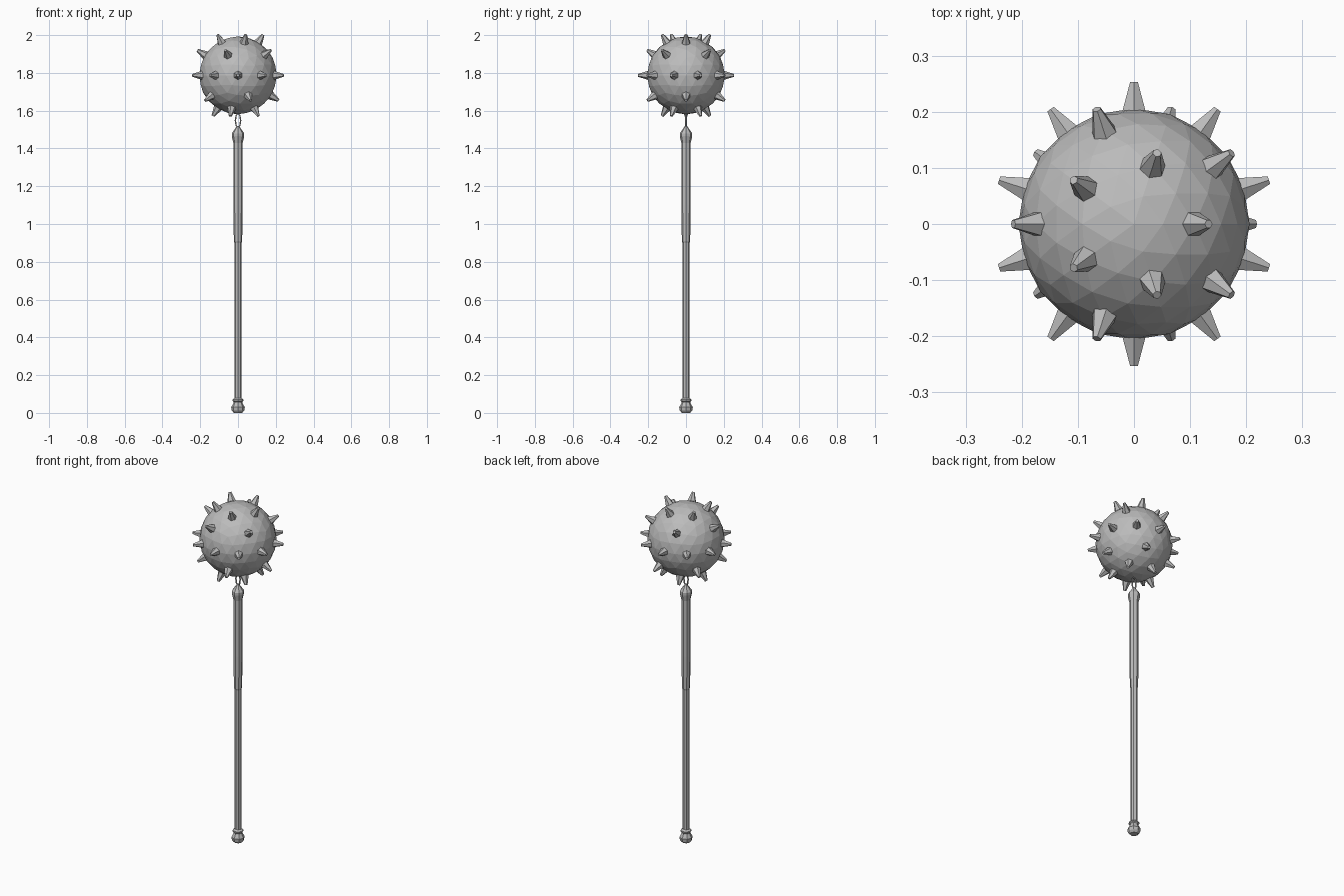
import bpy, bmesh
from math import sin, cos, pi, radians, sqrt, atan
from mathutils import Vector, Matrix

cube = bpy.data.objects.get("Cube")
if cube:
    bpy.data.objects.remove(cube, do_unlink=True)

steel = bpy.data.materials.new("grey_steel")
steel.use_nodes = True
GREY = (0.5, 0.5, 0.5, 1)
steel.diffuse_color = GREY
steel.node_tree.nodes["Principled BSDF"].inputs["Base Color"].default_value = GREY


def finish(name, bm):
    bmesh.ops.recalc_face_normals(bm, faces=bm.faces)
    mesh = bpy.data.meshes.new(name)
    bm.to_mesh(mesh)
    bm.free()
    mesh.materials.append(steel)
    obj = bpy.data.objects.new(name, mesh)
    bpy.context.collection.objects.link(obj)
    return obj


def lathe(name, profile, sides):
    bm = bmesh.new()
    rings = []
    for r, z in profile:
        rings.append([bm.verts.new((r * cos(2 * pi * i / sides), r * sin(2 * pi * i / sides), z))
                      for i in range(sides)])
    for a, b in zip(rings, rings[1:]):
        for i in range(sides):
            j = (i + 1) % sides
            bm.faces.new((a[i], a[j], b[j], b[i]))
    bm.faces.new(rings[0])
    bm.faces.new(rings[-1])
    return finish(name, bm)


CENTRE = Vector((0, 0, 1.787))
BALL_R, TIP_R = 0.206, 0.253

# Faceted ball
bm = bmesh.new()
bmesh.ops.create_icosphere(bm, subdivisions=3, radius=BALL_R,
                           matrix=Matrix.Translation(CENTRE) @ Matrix.Rotation(0, 4, 'Z'))
finish("spiked_ball", bm)

# Spike directions: rings of five near the poles and ten on the equator
upper, lower = atan((sqrt(5) - 1) / 2), radians(58.28)
rings = [(upper, 0, 5), (lower, 36, 5), (pi / 2, 18, 10),
         (pi - lower, 0, 5), (pi - upper, 36, 5)]
bm = bmesh.new()
for polar, start, count in rings:
    for i in range(count):
        az = radians(start) + 2 * pi * i / count
        d = Vector((sin(polar) * cos(az), sin(polar) * sin(az), cos(polar)))
        base = BALL_R - 0.012
        turn = d.to_track_quat('Z', 'Y').to_matrix().to_4x4()
        bmesh.ops.create_cone(bm, cap_ends=True, segments=6, radius1=0.026, radius2=0.008,
                              depth=TIP_R - base,
                              matrix=Matrix.Translation(CENTRE + d * (TIP_R + base) / 2) @ turn)
finish("ball_spikes", bm)

# Shaft, grip sleeve with flared cap, and pommel
lathe("shaft", [(0.019, 0.06), (0.019, 0.92)], 8)
lathe("upper_sleeve", [(0.019, 0.9), (0.022, 0.91), (0.025, 1.1), (0.025, 1.43), (0.033, 1.465),
                       (0.033, 1.48), (0.012, 1.51), (0.006, 1.52)], 8)
lathe("pommel", [(0.022, 0), (0.033, 0.012), (0.036, 0.03), (0.024, 0.052),
                 (0.024, 0.058), (0.029, 0.063), (0.029, 0.07), (0.019, 0.078)], 8)

# Connecting link, a slim upright loop
curve = bpy.data.curves.new("link", 'CURVE')
curve.dimensions = '3D'
curve.bevel_depth = 0.004
curve.bevel_resolution = 1
spline = curve.splines.new('POLY')
spline.points.add(7)
for i, p in enumerate(spline.points):
    a = 2 * pi * i / 8
    p.co = (0.014 * cos(a), 0, 1.548 + 0.037 * sin(a), 1)
spline.use_cyclic_u = True
curve.materials.append(steel)
link = bpy.data.objects.new("connecting_link", curve)
bpy.context.collection.objects.link(link)
